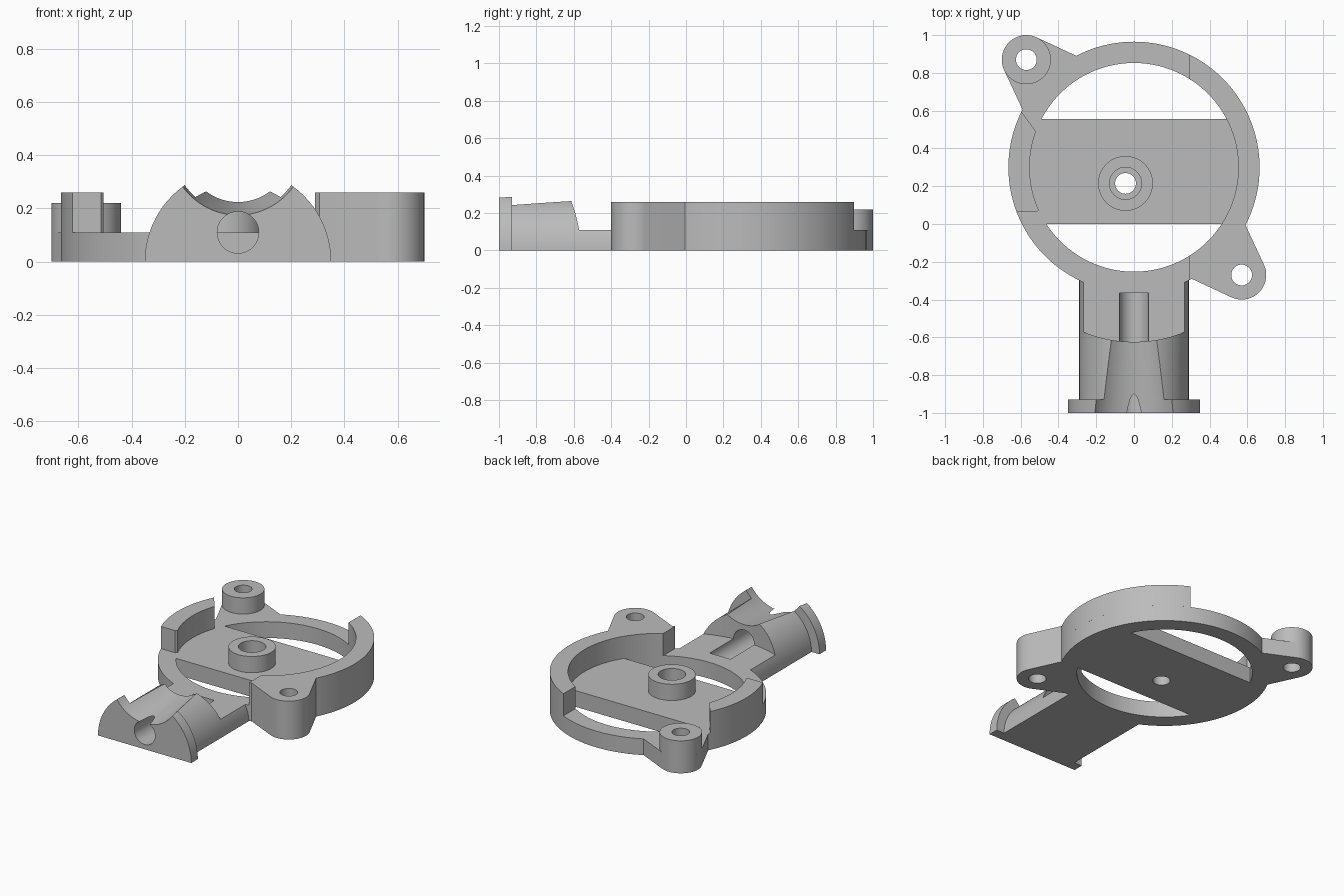
import bpy, bmesh
from math import sin, cos, asin, acos, atan2, radians, pi

cube = bpy.data.objects.get("Cube")
if cube:
    bpy.data.objects.remove(cube, do_unlink=True)

grey = bpy.data.materials.new("plain grey")
grey.use_nodes = True
grey.diffuse_color = (0.5, 0.5, 0.5, 1)
grey.node_tree.nodes["Principled BSDF"].inputs["Base Color"].default_value = (0.5, 0.5, 0.5, 1)

CY = 0.30                   # ring centre in y
OUTER, INNER = 0.665, 0.5525
PLATE, WALL, BOSS = 0.11, 0.26, 0.22
parts = []


def arc(cx, cy, r, a0=0.0, a1=2 * pi, n=64):
    """Points on an arc; a full turn leaves out the repeated last point."""
    count = n if abs(a1 - a0) > 6.28 else n + 1
    return [(cx + r * cos(a0 + (a1 - a0) * i / n),
             cy + r * sin(a0 + (a1 - a0) * i / n)) for i in range(count)]


def loft(name, lower, upper):
    bm = bmesh.new()
    a = [bm.verts.new(p) for p in lower]
    b = [bm.verts.new(p) for p in upper]
    bm.faces.new(a)
    bm.faces.new(b)
    for i in range(len(a)):
        j = (i + 1) % len(a)
        bm.faces.new((a[i], a[j], b[j], b[i]))
    bmesh.ops.recalc_face_normals(bm, faces=bm.faces)
    mesh = bpy.data.meshes.new(name)
    bm.to_mesh(mesh)
    bm.free()
    mesh.materials.append(grey)
    obj = bpy.data.objects.new(name, mesh)
    bpy.context.collection.objects.link(obj)
    return obj


def prism(name, pts, z0, z1):
    return loft(name, [(x, y, z0) for x, y in pts], [(x, y, z1) for x, y in pts])


def prism_y(name, pts, y0, y1, pts1=None):
    return loft(name, [(x, y0, z) for x, z in pts], [(x, y1, z) for x, z in pts1 or pts])


def finish(obj, *cutters):
    """Subtract the cutters, bake the result and drop the cutters."""
    for c in cutters:
        c.hide_render = True
        m = obj.modifiers.new("cut", "BOOLEAN")
        m.operation, m.solver, m.object = "DIFFERENCE", "EXACT", c
    if cutters:
        deps = bpy.context.evaluated_depsgraph_get()
        baked = bpy.data.meshes.new_from_object(obj.evaluated_get(deps))
        obj.modifiers.clear()
        obj.data = baked
        for c in cutters:
            bpy.data.objects.remove(c, do_unlink=True)
    parts.append(obj)


def hole(x, y, r):
    return prism("hole_cutter", arc(x, y, r, n=40), -0.1, 0.5)


# Base disc with two openings that leave a bar across the middle
BX, BY = -0.045, 0.215
up, low = asin(0.255 / INNER), asin(0.30 / INNER)
finish(prism("base_ring", arc(0, CY, OUTER, n=128), 0, PLATE),
       prism("back_opening", arc(0, CY, INNER, up, pi - up), -0.1, 0.5),
       prism("front_opening", arc(0, CY, INNER, pi + low, 2 * pi - low), -0.1, 0.5),
       hole(BX, BY, 0.055))

# Raised boss on the bar
finish(prism("centre_boss", arc(BX, BY, 0.145), PLATE, BOSS), hole(BX, BY, 0.085))

# Raised walls on the ring
ao, ai = acos(0.29 / OUTER), acos(0.29 / INNER)
finish(prism("left_side_wall", arc(0, CY, OUTER, -ao, ao) + arc(0, CY, INNER, ai, -ai),
             PLATE, WALL))
lo, li = pi + asin(0.237 / OUTER), pi + asin(0.225 / INNER)
finish(prism("right_side_wall",
             arc(0, CY, OUTER, atan2(0.293, -0.593), lo, 32)
             + [(-0.515, 0.063)]
             + arc(0, CY, INNER, li, atan2(0.192, -0.524), 32), PLATE, WALL))

# Two mounting ears, opposite each other across the ring
for name, s, top in (("back_ear", 1, PLATE), ("front_ear", -1, WALL)):
    outline = [(-0.305, 0.59)] + arc(-0.57, 0.57, 0.13, radians(66), radians(204), 32)
    outline += [(-0.59, 0.305)]
    outline = [(s * x, CY + s * y) for x, y in outline]
    finish(prism(name, outline, 0, top), hole(-0.57 * s, CY + 0.57 * s, 0.055))
finish(prism("back_ear_boss", arc(-0.57, CY + 0.57, 0.13), PLATE, BOSS),
       hole(-0.57, CY + 0.57, 0.055))


# Half-round spout: round bore, tapering groove on top, low shelf behind
def bore():
    return prism_y("bore_cutter", arc(0, 0.11, 0.078, n=48), -1.1, -0.365)


def groove():
    return prism_y("groove_cutter", arc(0, 0.43, 0.268, n=96), -1.1, -0.5,
                   arc(0, 0.43, 0.19, n=96))


shelf = arc(0, 0.09, 0.714, radians(240), radians(300), 40) + [(0.4, 0), (-0.4, 0)]
finish(prism_y("spout", arc(0, 0, 0.29, 0, pi), -0.93, -0.27),
       prism("shelf_cutter", shelf, PLATE, 0.6), bore(), groove())
finish(prism_y("spout_flange", arc(0, 0, 0.35, 0, pi), -1.0, -0.93), bore(), groove())

# Smooth round surfaces, crisp edges
bpy.ops.object.select_all(action="DESELECT")
for p in parts:
    p.select_set(True)
bpy.context.view_layer.objects.active = parts[0]
bpy.ops.object.shade_smooth_by_angle(angle=radians(25))
